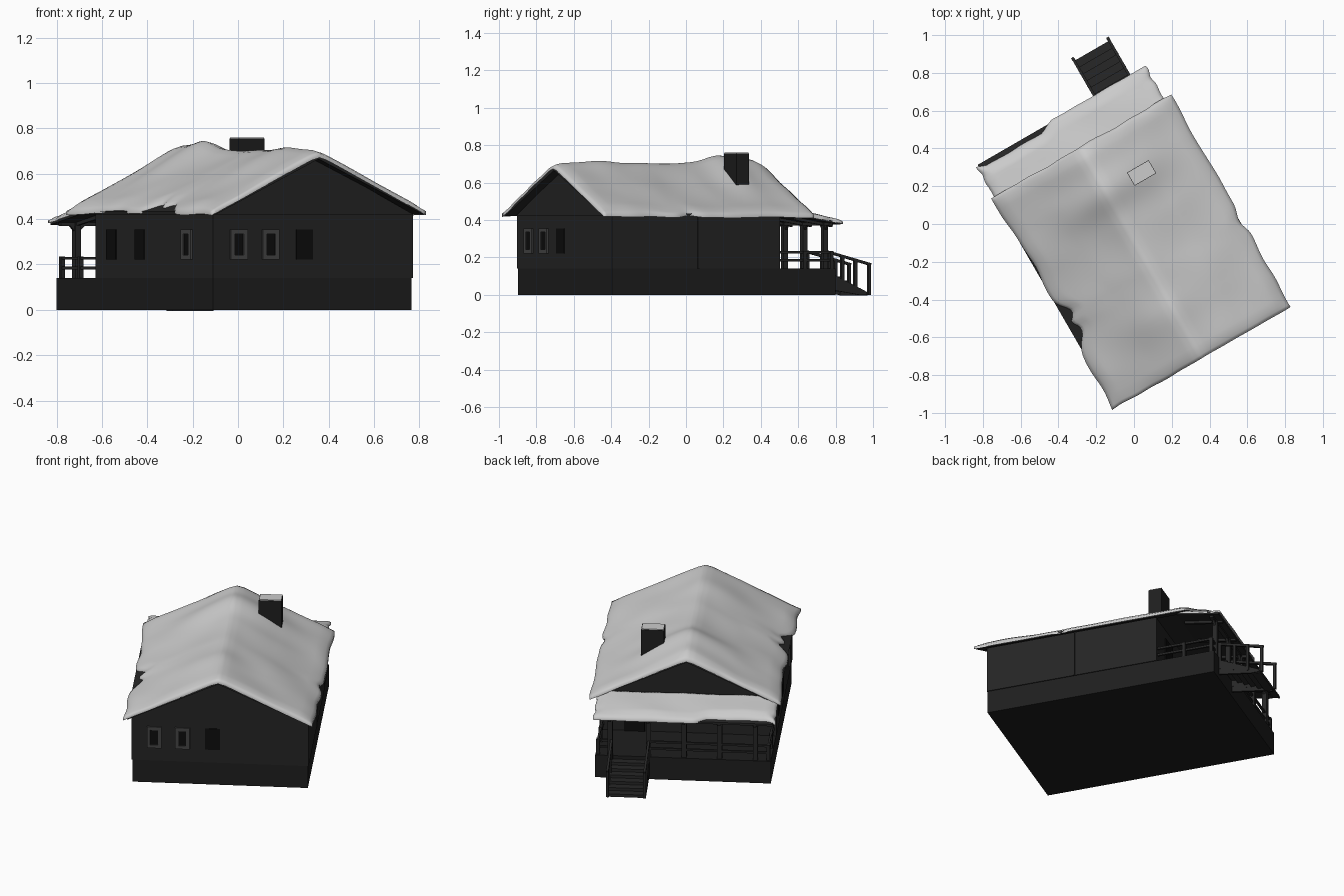
import bpy, bmesh, math
from mathutils import Matrix, Vector, noise

if "Cube" in bpy.data.objects:
    bpy.data.objects.remove(bpy.data.objects["Cube"])

# The house is modelled square in (u, v, z), then turned 30 degrees
TURN = Matrix.Rotation(math.radians(30), 4, 'Z')
MID, UL, UR, EAVE, PEAK = -0.045, -0.57, 0.49, 0.42, 0.685
WL, WR, WF, WB, PB = -0.545, 0.465, -0.724, 0.308, 0.656   # walls and porch edge


def material(name, g):
    m = bpy.data.materials.new(name)
    m.diffuse_color = (g, g, g, 1)
    m.use_nodes = True
    m.node_tree.nodes["Principled BSDF"].inputs["Base Color"].default_value = m.diffuse_color
    return m


WALL, BASE, WOOD = material("wall", .018), material("base", .013), material("wood", .02)
FRAME, GLASS, SNOW = material("frame", .06), material("glass", .004), material("snow", .6)


def finish(name, bm, mat):
    bmesh.ops.recalc_face_normals(bm, faces=bm.faces)
    me = bpy.data.meshes.new(name)
    bm.to_mesh(me)
    bm.free()
    me.transform(TURN)
    me.materials.append(mat)
    ob = bpy.data.objects.new(name, me)
    bpy.context.collection.objects.link(ob)
    return ob


def box(name, u0, u1, v0, v1, z0, z1, mat=WOOD):
    bm = bmesh.new()
    bmesh.ops.create_cube(bm, size=1)
    for p in bm.verts:
        p.co = Vector(((u0 + u1) / 2 + p.co.x * (u1 - u0),
                       (v0 + v1) / 2 + p.co.y * (v1 - v0),
                       (z0 + z1) / 2 + p.co.z * (z1 - z0)))
    return finish(name, bm, mat)


def beam(name, a, b, w, mat=WOOD):
    a, b = Vector(a), Vector(b)
    d = b - a
    bm = bmesh.new()
    bmesh.ops.create_cube(bm, size=1)
    m = Matrix.Translation((a + b) / 2) @ d.to_track_quat('Z', 'Y').to_matrix().to_4x4()
    bmesh.ops.transform(bm, verts=bm.verts, matrix=m @ Matrix.Diagonal((w, w, d.length, 1)))
    return finish(name, bm, mat)


def prism(name, pts, axis, a, b, mat=WOOD):
    # profile (horizontal, z) pushed along u (axis 0) or v (axis 1)
    bm = bmesh.new()
    f = bm.faces.new([bm.verts.new((a, h, z) if axis == 0 else (h, a, z)) for h, z in pts])
    r = bmesh.ops.extrude_face_region(bm, geom=[f])
    step = Vector((b - a, 0, 0)) if axis == 0 else Vector((0, b - a, 0))
    bmesh.ops.translate(bm, vec=step, verts=[e for e in r['geom'] if isinstance(e, bmesh.types.BMVert)])
    return finish(name, bm, mat)


# Base, walls, gables, corner trim
box("base", WL, WR, WF, PB, 0, .14, BASE)
box("walls", WL - .003, WR + .005, WF - .003, WB, .14, .425, WALL)
box("side_trim", WR, WR + .01, -.2, -.19, .14, .42, WALL)
prism("gable", [(UL + .02, EAVE), (MID, PEAK - .01), (UR - .02, EAVE)], 1, WF - .01, .44, WALL)

# Main roof and porch roof
T = .02
prism("roof", [(UL, EAVE), (MID, PEAK - T), (UR, EAVE), (UR + .003, EAVE + T * .7),
               (MID, PEAK + .005), (UL - .003, EAVE + T * .7)], 1, -.79, .485)
prism("porch_roof", [(.43, .42), (.685, .375), (.685, .388), (.43, .435)], 0, -.56, .465)

# Chimney with snow cap
box("chimney", .17 - .066, .17 + .066, .214 - .04, .214 + .04, .5, .755, BASE)
box("chimney_snow", .17 - .064, .17 + .064, .214 - .038, .214 + .038, .755, .76, SNOW)


# Windows and door
def opening(name, wall, c, framed, w=.085, z0=.222, z1=.355):
    def slab(nm, h, za, zb, d, mat):
        if wall == 'front':
            box(nm, c - h, c + h, WF - d, WF + .01, za, zb, mat)
        elif wall == 'left':
            box(nm, WL - d, WL + .01, c - h, c + h, za, zb, mat)
        else:
            box(nm, c - h, c + h, WB - .01, WB + d, za, zb, mat)
    h = w / 2
    slab(name + "_glass", h - .02 * framed, z0 + .02 * framed, z1 - .02 * framed, .007, GLASS)
    if framed:
        for s in (-1, 1):
            cc = c
            c = cc + s * (h - .01)
            slab(name + "_jamb", .01, z0, z1, .013, FRAME)
            c = cc
        slab(name + "_sill", h, z0, z0 + .02, .013, FRAME)
        slab(name + "_head", h, z1 - .02, z1, .013, FRAME)


for c, fr in ((-.418, 1), (-.256, 1), (-.083, 0)):
    opening("front_window", 'front', c, fr)
for c, fr in ((-.504, 1), (-.084, 0), (.166, 0)):
    opening("left_window", 'left', c, fr)
opening("door", 'back', .27, 0, .12, .14, .36)
opening("back_window", 'back', -.25, 1, .12)

# Porch posts, braces and top beam
RV, RZ = .635, .227
box("porch_beam", -.54, .45, RV - .012, RV + .012, .37, .39)
POSTS = (.38, .16, -.045, -.25, -.455)
for u in POSTS:
    box("porch_post", u - .014, u + .014, RV - .014, RV + .014, .14, .385)
    for s in (-1, 1):
        beam("post_brace", (u, RV, .345), (u + s * .035, RV, .378), .014)
    beam("porch_rafter", (u, .45, .408), (u, .68, .37), .016)

# Porch railing
CL, CR = WL + .015, WR - .015


def rail(a, b):
    for z in (RZ, .185):
        beam("porch_rail", (*a, z), (*b, z), .012)


rail((CL, RV), (.16, RV))
rail((.38, RV), (CR, RV))
for u in (CL, CR):
    rail((u, WB), (u, RV))
    for v in (RV, .47):
        box("rail_post", u - .01, u + .01, v - .01, v + .01, .14, .235)

# Stairs with sloping handrails
N = 6
for i in range(N):
    z = .14 - .021 * (i + 1)
    v = PB + .041 * i
    box("stair_tread", .16, .37, v - .005, v + .045, z - .018, z)
for u in (.158, .372):
    prism("stair_stringer", [(PB, .03), (PB, .125), (.9, .015), (.9, 0), (.85, 0)], 0, u - .006, u + .006)
    beam("stair_rail", (u, .65, .232), (u, .925, .162), .014)
    for v in (.66, .75, .83, .915):
        top = .23 - (v - .655) * .255
        box("stair_post", u - .008, u + .008, v - .008, v + .008, max(0, top - .165), top)


# Snow: a displaced sheet with a lip turned down at its border
def snow(name, func, nu, nv, lip):
    bm = bmesh.new()
    g = [[bm.verts.new(func(i / nu, j / nv)) for j in range(nv + 1)] for i in range(nu + 1)]
    for i in range(nu):
        for j in range(nv):
            bm.faces.new((g[i][j], g[i + 1][j], g[i + 1][j + 1], g[i][j + 1]))
    r = bmesh.ops.extrude_edge_only(bm, edges=[e for e in bm.edges if e.is_boundary])
    for p in r['geom']:
        if isinstance(p, bmesh.types.BMVert):
            p.co.z -= lip
    for f in bm.faces:
        f.smooth = True
    return finish(name, bm, SNOW)


def bump(x, c, w):
    return math.exp(-((x - c) / w) ** 2)


def main_snow(s, t):
    v = -.795 + 1.29 * t
    k = 2 * s - 1
    wob = .018 * noise.noise((k * .6, v * 5, 3))
    if k < 0:
        half = .54 + wob - .07 * max(bump(v, -.34, .07), bump(v, -.24, .06)) - .02 * bump(v, .05, .1)
    else:
        half = .552 + wob - .03 * bump(v, -.27, .06)
    d = abs(k) * half
    slope = (PEAK + .005 - EAVE - .014) / .53
    ends = min(1, min(t, 1 - t) * 1.29 / .06) ** .5
    edge = min(1, (half - d) / .06) ** .5
    ridge = .012 * bump(v, -.5, .1) + .042 * bump(v, .22, .11) + .01 * bump(v, .42, .08)
    thick = .007 + .015 * ends * edge + ridge * bump(d, 0, .28) * ends
    thick += .014 * noise.noise((k * 2, v * 4, 0)) * edge * ends
    return (MID + k * half, v + .008 * noise.noise((k * 4, 7, t)) * abs(2 * t - 1),
            PEAK + .005 - d * slope + max(thick, .004) - .008 * bump(d, 0, .025))


def porch_snow(s, t):
    u = -.57 + 1.04 * s
    out = .695 + .012 * noise.noise((u * 6, 1, 5))
    if u < -.1:
        out -= .035 * min(1, (-.1 - u) / .08) * min(1, (u + .6) / .08)
    v = .45 + (out - .45) * t
    edge = min(1, (1 - t) / .25, s / .05, (1 - s) / .05)
    z = .435 - (v - .43) * .184
    return (u + .01 * noise.noise((v * 20, 2, s)), v,
            z + .005 + .02 * max(edge, 0) ** .5 + .01 * edge * noise.noise((u * 4, v * 4, 9)))


snow("roof_snow", main_snow, 60, 70, .016)
snow("porch_snow", porch_snow, 60, 16, .012)
